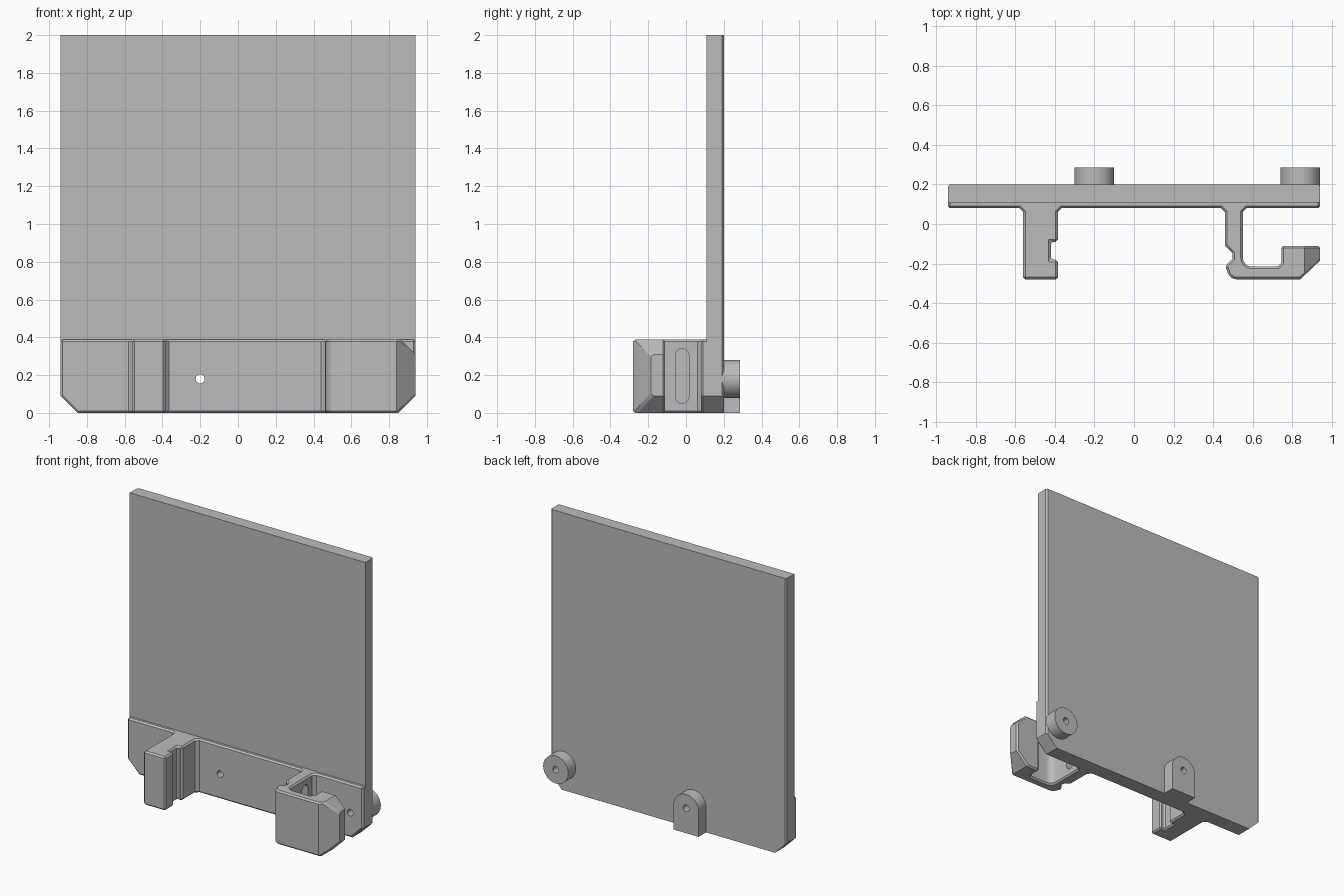
import bpy, math
from mathutils import Vector

if "Cube" in bpy.data.objects:
    bpy.data.objects.remove(bpy.data.objects["Cube"], do_unlink=True)

grey = bpy.data.materials.new("plain_grey")
grey.use_nodes = True
colour = (0.5, 0.5, 0.5, 1)
grey.diffuse_color = colour
grey.node_tree.nodes["Principled BSDF"].inputs["Base Color"].default_value = colour


def prism(name, points, axis, low, high):
    """Extrude a 2D profile along x, y or z."""
    def place(p, d):
        a, b = p
        return {"x": (d, a, b), "y": (a, d, b), "z": (a, b, d)}[axis]
    n = len(points)
    verts = [place(p, d) for d in (low, high) for p in points]
    faces = [list(range(n)), list(range(n, 2 * n))]
    faces += [(i, (i + 1) % n, n + (i + 1) % n, n + i) for i in range(n)]
    mesh = bpy.data.meshes.new(name)
    mesh.from_pydata(verts, [], faces)
    mesh.materials.append(grey)
    obj = bpy.data.objects.new(name, mesh)
    bpy.context.collection.objects.link(obj)
    bpy.context.view_layer.objects.active = obj
    bpy.ops.object.select_all(action="DESELECT")
    obj.select_set(True)
    bpy.ops.object.mode_set(mode="EDIT")
    bpy.ops.mesh.select_all(action="SELECT")
    bpy.ops.mesh.normals_make_consistent(inside=False)
    bpy.ops.object.mode_set(mode="OBJECT")
    return obj


def arc(cx, cy, r, start, end, steps):
    angles = [math.radians(start + (end - start) * i / steps) for i in range(steps + 1)]
    return [(cx + r * math.cos(a), cy + r * math.sin(a)) for a in angles]


def apply(obj, kind, **settings):
    mod = obj.modifiers.new(kind.lower(), kind)
    for key, value in settings.items():
        setattr(mod, key, value)
    bpy.context.view_layer.objects.active = obj
    bpy.ops.object.modifier_apply(modifier=mod.name)


def cut(obj, cutters):
    for cutter in cutters:
        apply(obj, "BOOLEAN", operation="DIFFERENCE", object=cutter, solver="EXACT")


W = 0.94

# Cutters: bottom corners, hook tip, arm slot and screw holes
corners = [prism("corner_cutter", [(s * 0.8, -0.05), (s, 0.15), (s, -0.05)], "y", -0.5, 0.5)
           for s in (-1, 1)]
tip = prism("tip_cutter", [(1, 0.25), (1, 0.45), (0.8, 0.45)], "y", -0.5, 0)
slot_outline = arc(-0.02, 0.305, 0.035, 0, 180, 12) + arc(-0.02, 0.085, 0.035, 180, 360, 12)
slot = prism("slot_cutter", slot_outline, "x", 0.4, 0.65)
holes = [prism("hole_cutter", arc(x, 0.18, 0.024, 0, 345, 23), "y", 0, 0.5)
         for x in (-0.2, 0.84)]

# Tall back panel with trimmed rear edges
panel = prism("back_panel", [(-W, 0.108), (W, 0.108), (W, 0.19), (W - 0.01, 0.2),
                             (0.01 - W, 0.2), (-W, 0.19)], "z", 0, 2)
cut(panel, corners + holes)

# Lower rail, notched post and hook share one plan outline
outline = [(-W, 0.135), (-W, 0.08)]
outline += [(-0.58, 0.08), (-0.56, 0.06), (-0.56, -0.28), (-0.385, -0.28),
            (-0.385, -0.18), (-0.42, -0.18), (-0.42, -0.09), (-0.385, -0.09),
            (-0.385, 0.06), (-0.365, 0.08)]
outline += [(0.44, 0.08), (0.46, 0.06), (0.46, -0.11), (0.497, -0.147),
            (0.497, -0.175), (0.46, -0.212)]
outline += arc(0.52, -0.23, 0.05, 190, 270, 4)
outline += [(0.84, -0.28), (W, -0.185), (W, -0.11), (0.745, -0.11), (0.745, -0.195),
            (0.725, -0.215)]
outline += arc(0.595, -0.17, 0.045, 270, 180, 4)
outline += [(0.55, 0.06), (0.57, 0.08), (W, 0.08), (W, 0.135)]
rail = prism("rail_with_post_and_hook", outline, "z", 0, 0.388)
cut(rail, corners + [tip])
apply(rail, "BEVEL", width=0.011, segments=1, limit_method="ANGLE",
      angle_limit=math.radians(52))
cut(rail, [slot] + holes)

# Rear screw bosses: an arched one and a round one
arched = prism("arched_boss", arc(-0.2, 0.18, 0.1, 0, 180, 24) + [(-0.3, 0), (-0.1, 0)],
               "y", 0.19, 0.285)
round_boss = prism("round_boss", arc(0.84, 0.18, 0.1, 0, 352.5, 47), "y", 0.15, 0.285)
for boss in (arched, round_boss):
    cut(boss, holes)

for cutter in corners + [tip, slot] + holes:
    bpy.data.objects.remove(cutter, do_unlink=True)

# Smooth the round faces, keep hard edges
bpy.ops.object.select_all(action="DESELECT")
for obj in (panel, rail, arched, round_boss):
    obj.select_set(True)
bpy.context.view_layer.objects.active = panel
bpy.ops.object.shade_smooth_by_angle(angle=math.radians(25))
